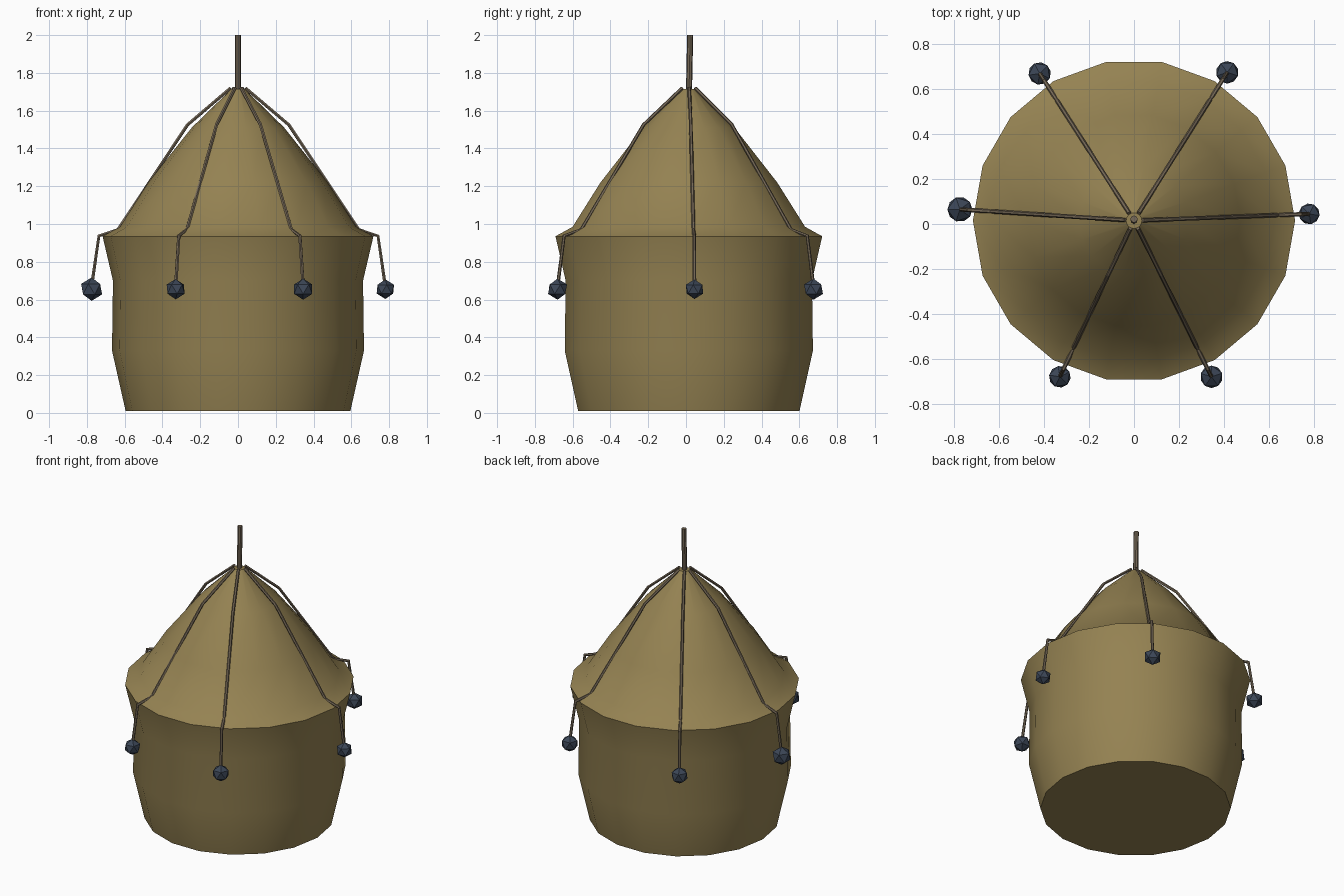
import bpy, bmesh, math
from mathutils import Vector, Matrix

if "Cube" in bpy.data.objects:
    bpy.data.objects.remove(bpy.data.objects["Cube"])

CENTRE = Vector((0, 0.015, 0))


def material(name, rgb):
    m = bpy.data.materials.new(name)
    m.diffuse_color = (*rgb, 1)
    m.use_nodes = True
    m.node_tree.nodes["Principled BSDF"].inputs["Base Color"].default_value = m.diffuse_color
    return m


CANVAS = material("olive canvas", (0.30, 0.225, 0.085))
WOOD = material("grey brown rod", (0.18, 0.14, 0.095))
STONE = material("dark blue stone", (0.045, 0.062, 0.095))


def make_object(name, bm, mat, smooth=None):
    bmesh.ops.recalc_face_normals(bm, faces=bm.faces)
    me = bpy.data.meshes.new(name)
    bm.to_mesh(me)
    bm.free()
    me.materials.append(mat)
    ob = bpy.data.objects.new(name, me)
    bpy.context.collection.objects.link(ob)
    if smooth:
        bpy.ops.object.select_all(action='DESELECT')
        bpy.context.view_layer.objects.active = ob
        ob.select_set(True)
        bpy.ops.object.shade_smooth_by_angle(angle=math.radians(smooth))
    return ob


def lathe(name, profile, sides, mat, smooth):
    """Closed solid from (radius, height) rings."""
    bm = bmesh.new()
    rings = []
    for r, z in profile:
        rings.append([bm.verts.new(CENTRE + Vector((
            r * math.cos(math.tau * i / sides), r * math.sin(math.tau * i / sides), z)))
            for i in range(sides)])
    for a, b in zip(rings, rings[1:]):
        for i in range(sides):
            j = (i + 1) % sides
            bm.faces.new((a[i], a[j], b[j], b[i]))
    bm.faces.new(rings[0])
    bm.faces.new(rings[-1])
    return make_object(name, bm, mat, smooth)


def rod(name, points, radius, sides, mat):
    """Polygonal tube swept along a planar path, mitred at its bends."""
    bm = bmesh.new()
    rings = []
    chord = points[-1] - points[0]
    side = Vector((0, 1, 0)) if len(points) == 2 else chord.cross(Vector((0, 0, 1))).normalized()
    for k, p in enumerate(points):
        before = (p - points[max(k - 1, 0)]).normalized()
        after = (points[min(k + 1, len(points) - 1)] - p).normalized()
        t = (before + after).normalized()
        u = side.cross(t).normalized()
        rings.append([bm.verts.new(p + radius * (
            side * math.cos(math.tau * i / sides) + u * math.sin(math.tau * i / sides)))
            for i in range(sides)])
    for a, b in zip(rings, rings[1:]):
        for i in range(sides):
            j = (i + 1) % sides
            bm.faces.new((a[i], a[j], b[j], b[i]))
    bm.faces.new(rings[0])
    bm.faces.new(rings[-1])
    return make_object(name, bm, mat)


# Canvas body with flared rim and bell-shaped roof
lathe("canvas_tent", [(0.595, 0.01), (0.667, 0.33), (0.662, 0.70), (0.717, 0.935),
                      (0.625, 0.985), (0.475, 1.22), (0.245, 1.51), (0.035, 1.715)],
      18, CANVAS, 35)

# Centre pole, leaning very slightly
rod("centre_pole", [Vector((0, 0.015, 1.66)), Vector((0, 0.022, 2.0))], 0.016, 8, WOOD)

# Bent rods over the roof, each with a hanging weight: (x, y, weight size)
weights = [(0.78, 0.045, 0.052), (0.415, 0.675, 0.056), (-0.42, 0.67, 0.056),
           (-0.775, 0.065, 0.062), (-0.33, -0.68, 0.054), (0.345, -0.68, 0.056)]
bends = [(0.05, 1.72), (0.345, 1.525), (0.82, 0.97), (0.95, 0.937), (1.0, 0.67)]
for n, (x, y, size) in enumerate(weights, 1):
    reach = Vector((x, y, 0)) - CENTRE
    path = [CENTRE + reach * f + Vector((0, 0, z)) for f, z in bends]
    rod(f"roof_rod_{n}", path, 0.0095, 6, WOOD)
    bm = bmesh.new()
    bmesh.ops.create_icosphere(
        bm, subdivisions=1, radius=size,
        matrix=Matrix.Translation((x, y, 0.655)) @ Matrix.Rotation(n * 1.1, 4, 'Z'))
    make_object(f"hanging_weight_{n}", bm, STONE)
